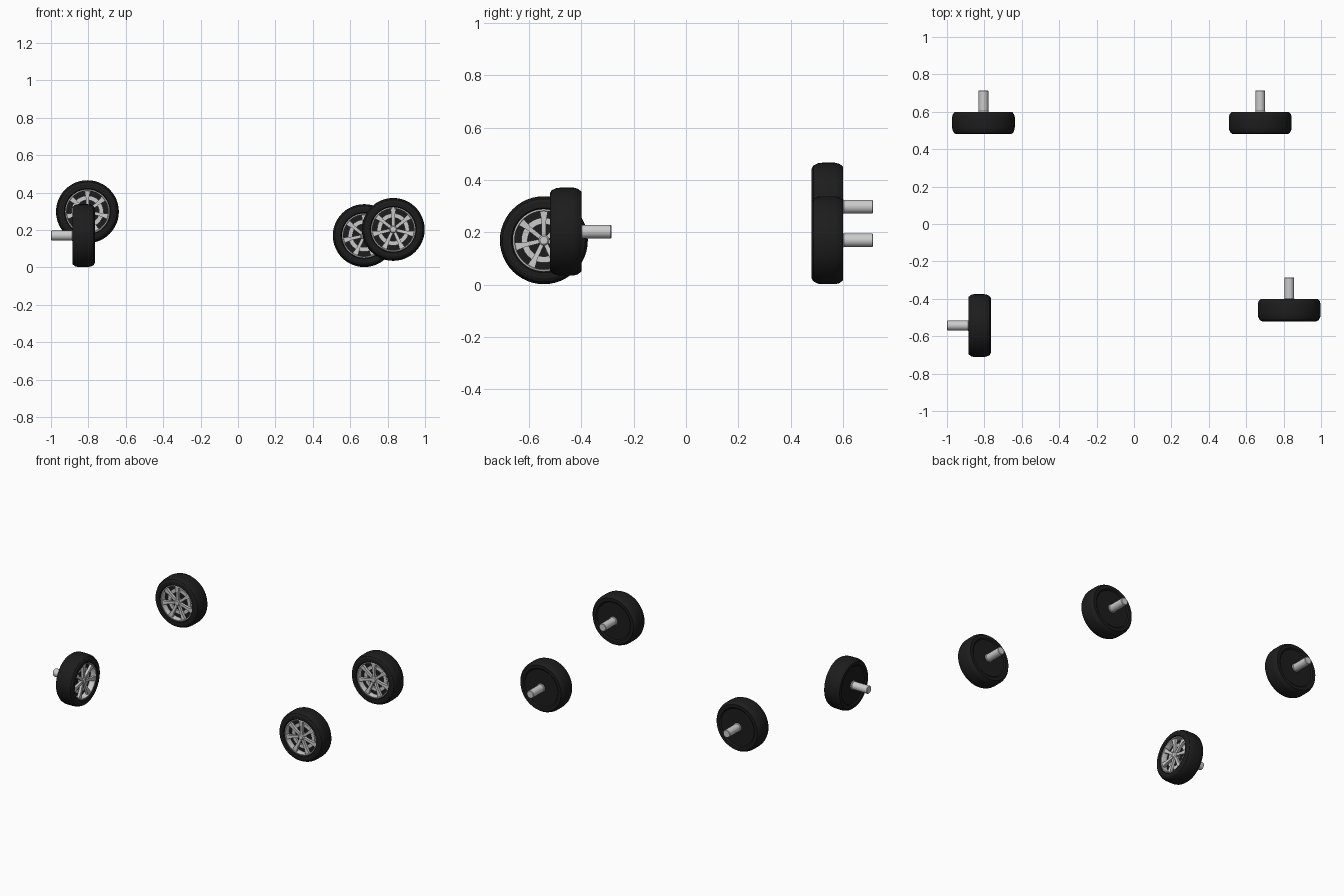
import bpy, bmesh, math
from mathutils import Matrix, Vector

if "Cube" in bpy.data.objects:
    bpy.data.objects.remove(bpy.data.objects["Cube"])

SEG = 48
rubber = bpy.data.materials.new("rubber")
rubber.diffuse_color = (0.012, 0.012, 0.012, 1)
rubber.use_nodes = True
rubber.node_tree.nodes["Principled BSDF"].inputs["Base Color"].default_value = rubber.diffuse_color


def finish(bm, name, mat=None):
    bmesh.ops.remove_doubles(bm, verts=bm.verts, dist=1e-5)
    bmesh.ops.recalc_face_normals(bm, faces=bm.faces)
    for f in bm.faces:
        f.smooth = True
    me = bpy.data.meshes.new(name)
    bm.to_mesh(me)
    bm.free()
    me.set_sharp_from_angle(angle=math.radians(30))
    if mat:
        me.materials.append(mat)
    return me


def lathe(name, profile, mat=None, closed=False, seg=SEG):
    """Spin (radius, y) points about the wheel's y axis."""
    bm = bmesh.new()
    vs = [bm.verts.new((r, y, 0)) for r, y in profile]
    edges = [bm.edges.new(p) for p in zip(vs, vs[1:])]
    if closed:
        edges.append(bm.edges.new((vs[-1], vs[0])))
    bmesh.ops.spin(bm, geom=vs + edges, cent=(0, 0, 0), axis=(0, 1, 0),
                   angle=math.tau, steps=seg, use_duplicate=False)
    return finish(bm, name, mat)


def spokes(name, count=7):
    """Flared spokes, sloping slightly inward towards the hub."""
    bm = bmesh.new()
    outline = [(-0.008, 0.012), (0.008, 0.012), (0.009, 0.075), (0.016, 0.114),
               (-0.016, 0.114), (-0.009, 0.075)]
    for i in range(count):
        rot = Matrix.Rotation(math.tau * i / count, 4, 'Y')
        rings = []
        for depth in (0, 0.018):
            rings.append([bm.verts.new(rot @ Vector((x, -0.044 - 0.06 * (z - 0.012) + depth, z)))
                          for x, z in outline])
        front, back = rings
        bm.faces.new(front)
        bm.faces.new(back[::-1])
        for j in range(len(outline)):
            k = (j + 1) % len(outline)
            bm.faces.new((front[j], back[j], back[k], front[k]))
    return finish(bm, name)


# Wheel parts, front face towards -y
parts = {
    # tyre with a closed, slightly recessed back
    "tyre": lathe("tyre", [(0, -0.012), (0.118, -0.012), (0.118, -0.052), (0.124, -0.06),
                           (0.146, -0.06), (0.158, -0.053), (0.166, -0.036), (0.168, -0.02),
                           (0.168, 0.03), (0.164, 0.046), (0.153, 0.06), (0.132, 0.06),
                           (0.124, 0.053), (0, 0.053)], rubber),
    # rim lip
    "rim": lathe("rim", [(0.119, -0.053), (0.119, -0.013), (0.113, -0.013), (0.111, -0.05),
                         (0.113, -0.054)], closed=True),
    # flat ring behind the spokes
    "brake_disc": lathe("brake_disc", [(0.062, -0.024), (0.086, -0.024), (0.086, -0.013),
                                       (0.062, -0.013)], closed=True),
    "spokes": spokes("spokes"),
    # hub cap
    "hub": lathe("hub", [(0, -0.05), (0.015, -0.05), (0.02, -0.045), (0.02, -0.013),
                         (0, -0.013)], seg=24),
    # stub axle with a small collar
    "axle": lathe("axle", [(0, 0.05), (0.029, 0.05), (0.029, 0.06), (0.026, 0.063),
                           (0.026, 0.172), (0.023, 0.175), (0, 0.175)], seg=24),
}

# Wheel placements: position and turn about z
wheels = {
    "back_left": ((-0.805, 0.54, 0.298), 0),
    "back_right": ((0.675, 0.54, 0.17), 0),
    "front_right": ((0.83, -0.46, 0.203), 0),
    "front_left": ((-0.825, -0.543, 0.17), 90),
}
for place, (loc, turn) in wheels.items():
    for part, mesh in parts.items():
        ob = bpy.data.objects.new(f"{place}_{part}", mesh)
        ob.matrix_world = Matrix.Translation(loc) @ Matrix.Rotation(math.radians(turn), 4, 'Z')
        bpy.context.collection.objects.link(ob)
